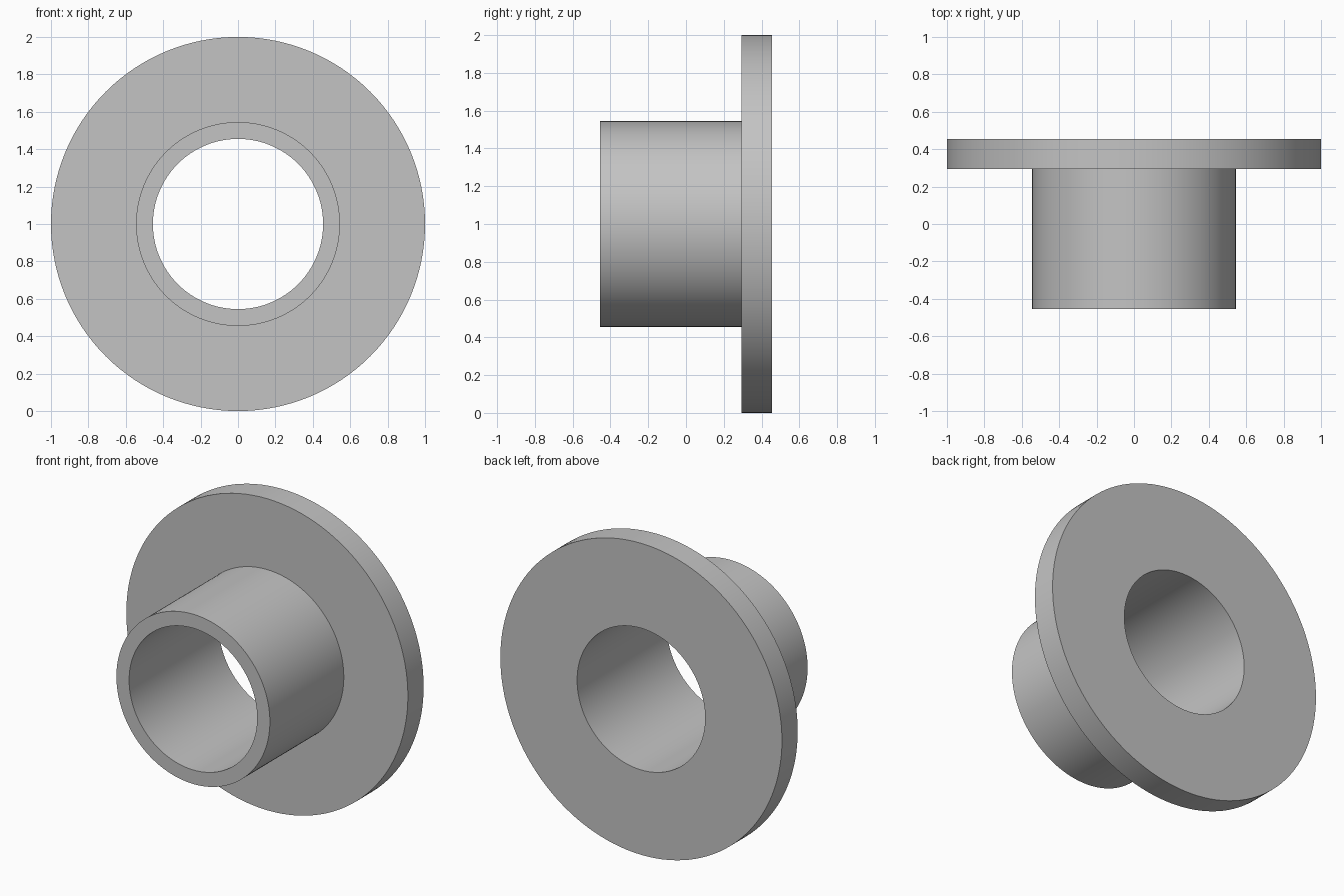
import bpy
import bmesh
import math
from mathutils import Matrix, Vector

cube = bpy.data.objects.get("Cube")
if cube:
    bpy.data.objects.remove(cube, do_unlink=True)

# Main dimensions
FLANGE_R, TUBE_R, BORE_R = 1.0, 0.545, 0.455
FRONT, STEP, BACK = -0.455, 0.295, 0.455
SEGMENTS = 128

# Plain grey material
grey = bpy.data.materials.new("light_grey")
grey.use_nodes = True
colour = (0.55, 0.55, 0.55, 1)
grey.diffuse_color = colour
grey.node_tree.nodes["Principled BSDF"].inputs["Base Color"].default_value = colour

# Closed cross-section of tube and flange: (radius, y)
profile = [
    (BORE_R, FRONT), (TUBE_R, FRONT), (TUBE_R, STEP),
    (FLANGE_R, STEP), (FLANGE_R, BACK), (BORE_R, BACK),
]

# Revolve the cross-section around the y axis
bm = bmesh.new()
verts = [bm.verts.new((r, y, 0)) for r, y in profile]
edges = [bm.edges.new((a, b)) for a, b in zip(verts, verts[1:] + verts[:1])]
bmesh.ops.spin(bm, geom=verts + edges, cent=(0, 0, 0), axis=(0, 1, 0),
               angle=math.tau, steps=SEGMENTS)
bmesh.ops.remove_doubles(bm, verts=bm.verts, dist=0.0001)
bmesh.ops.recalc_face_normals(bm, faces=bm.faces)

mesh = bpy.data.meshes.new("flanged_bushing")
bm.to_mesh(mesh)
bm.free()
mesh.transform(Matrix.Translation(Vector((0, 0, FLANGE_R))))
mesh.materials.append(grey)

bushing = bpy.data.objects.new("flanged_bushing", mesh)
bpy.context.collection.objects.link(bushing)

# Smooth round walls, crisp rims
bpy.ops.object.select_all(action="DESELECT")
bushing.select_set(True)
bpy.context.view_layer.objects.active = bushing
bpy.ops.object.shade_smooth_by_angle(angle=math.radians(30))
